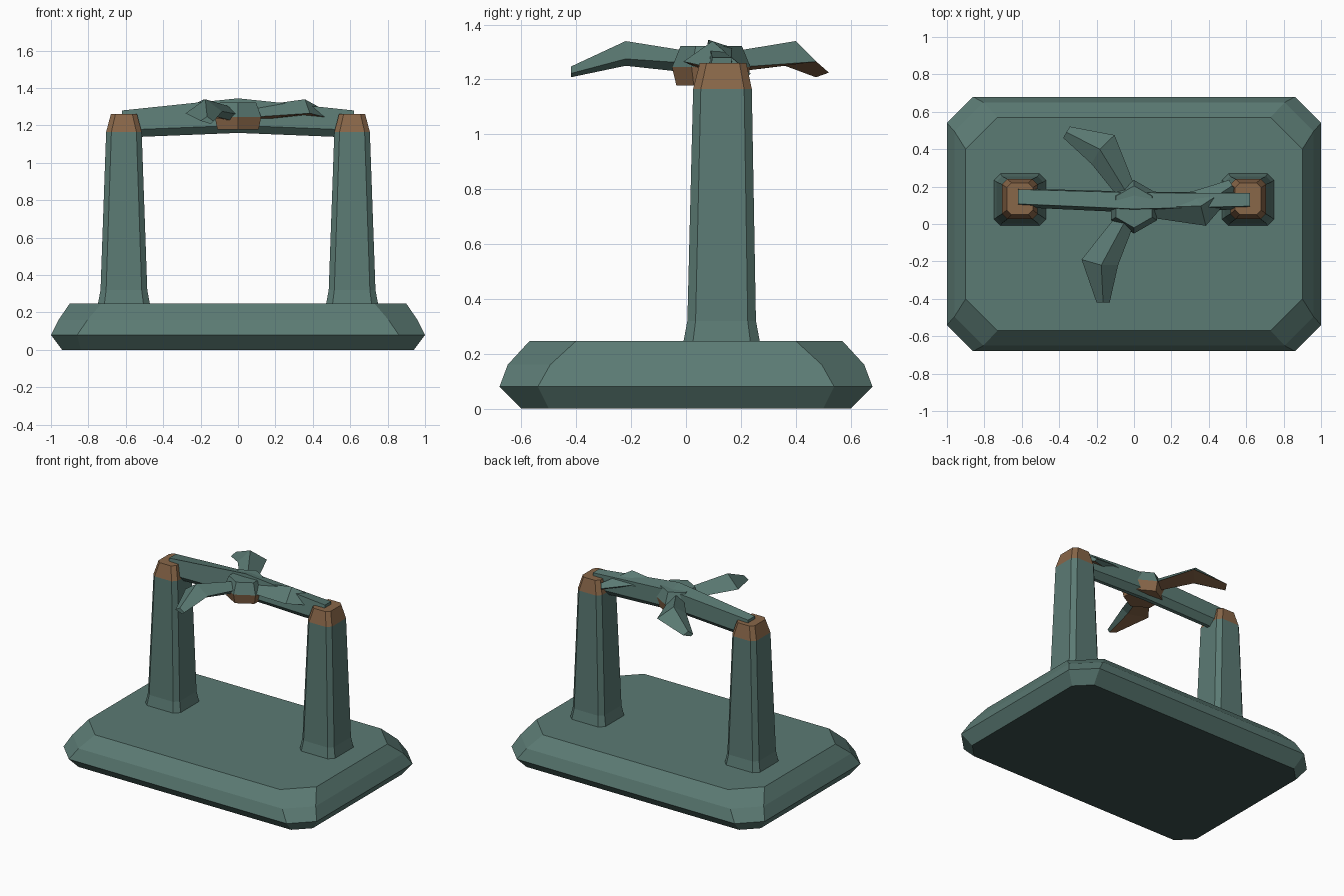
import bpy, bmesh, math
from mathutils import Matrix, Vector

if "Cube" in bpy.data.objects:
    bpy.data.objects.remove(bpy.data.objects["Cube"], do_unlink=True)


def material(name, rgb):
    m = bpy.data.materials.new(name)
    m.use_nodes = True
    color = (*rgb, 1.0)
    m.diffuse_color = color
    m.node_tree.nodes["Principled BSDF"].inputs["Base Color"].default_value = color
    return m


PALETTE = [material("green_patina", (0.105, 0.197, 0.174)),
           material("bare_copper", (0.25, 0.135, 0.066)),
           material("dark_underside", (0.045, 0.082, 0.073))]
PATINA, COPPER, DARK = range(3)


def loft(name, rings, color=lambda ring, side: PATINA):
    """Skin a list of equal-length rings; the rule colours faces (caps are side -1)."""
    bm = bmesh.new()
    loops = [[bm.verts.new(p) for p in ring] for ring in rings]
    n = len(rings[0])
    for i in range(len(loops) - 1):
        a, b = loops[i], loops[i + 1]
        for j in range(n):
            k = (j + 1) % n
            f = bm.faces.new((a[j], a[k], b[k], b[j]))
            f.material_index = color(i, j)
    bm.faces.new(loops[0][::-1]).material_index = color(0, -1)
    bm.faces.new(loops[-1]).material_index = color(len(loops) - 1, -1)
    bmesh.ops.recalc_face_normals(bm, faces=bm.faces)
    mesh = bpy.data.meshes.new(name)
    bm.to_mesh(mesh)
    bm.free()
    for m in PALETTE:
        mesh.materials.append(m)
    obj = bpy.data.objects.new(name, mesh)
    bpy.context.collection.objects.link(obj)


def cut_rect(hx, hy, cut, z, cx=0, cy=0):
    """Rectangle ring with its four corners cut off."""
    pts = [(hx, hy - cut), (hx - cut, hy), (cut - hx, hy), (-hx, hy - cut),
           (-hx, cut - hy), (cut - hx, -hy), (hx - cut, -hy), (hx, cut - hy)]
    return [(cx + x, cy + y, z) for x, y in pts]


# Plinth with cut corners and stepped bevels
loft("plinth", [cut_rect(0.94, 0.60, 0.10, 0),
                cut_rect(1.00, 0.68, 0.14, 0.08),
                cut_rect(0.96, 0.65, 0.155, 0.16),
                cut_rect(0.90, 0.57, 0.17, 0.247)],
     lambda ring, side: DARK if (ring, side) == (0, -1) else PATINA)

# Two tapered posts with copper caps
for side, cx in (("left", 0.61), ("right", -0.61)):
    loft(side + "_post",
         [cut_rect(0.14, 0.14, 0.035, 0.24, cx, 0.13),
          cut_rect(0.125, 0.125, 0.03, 0.32, cx, 0.13),
          cut_rect(0.095, 0.107, 0.028, 1.165, cx, 0.133),
          cut_rect(0.07, 0.085, 0.025, 1.26, cx, 0.135)],
         lambda ring, s: COPPER if ring >= 2 else PATINA)


# Arched crossbeam, its top tilted back at the crown, with bevelled underside
def beam_ring(x, cy, top, low, half, tilt):
    section = [(-0.65, top), (0.9, top - tilt), (1, low + 0.04),
               (0.25, low), (-0.25, low), (-1, low + 0.04)]
    return [(x, cy + half * y, z) for y, z in section]


loft("crossbeam", [beam_ring(-0.62, 0.14, 1.28, 1.135, 0.05, 0),
                   beam_ring(0, 0.117, 1.345, 1.16, 0.056, 0.028),
                   beam_ring(0.62, 0.125, 1.28, 1.135, 0.045, 0)])

# Six-sided hub with copper lower half
HUB = Vector((0, 0.092, 0))


def hexagon(r, z):
    return [HUB + Vector((r * math.sin(i * math.pi / 3), r * math.cos(i * math.pi / 3), z))
            for i in range(6)]


loft("hub", [hexagon(0.127, 1.178), hexagon(0.143, 1.245), hexagon(0.112, 1.322)],
     lambda ring, s: COPPER if ring < 1 else PATINA)

# Three bent blades with copper undersides: edge, ridge, trailing edge, keel
blade = [
    [(-0.09, 0.05, 1.245), (-0.04, 0.03, 1.30), (0.0, 0.0, 1.26), (-0.03, 0.01, 1.225)],
    [(-0.28, -0.19, 1.265), (-0.175, -0.22, 1.34), (-0.085, -0.22, 1.275), (-0.13, -0.22, 1.25)],
    [(-0.20, -0.42, 1.225), (-0.165, -0.42, 1.247), (-0.13, -0.42, 1.222), (-0.145, -0.42, 1.208)],
]
for i, name in enumerate(("front", "left", "back")):
    turn = (Matrix.Translation(HUB) @ Matrix.Rotation(i * math.tau / 3, 4, "Z")
            @ Matrix.Translation(-HUB))
    loft(name + "_blade", [[turn @ Vector(p) for p in ring] for ring in blade],
         lambda ring, s: COPPER if s == 3 else PATINA)
